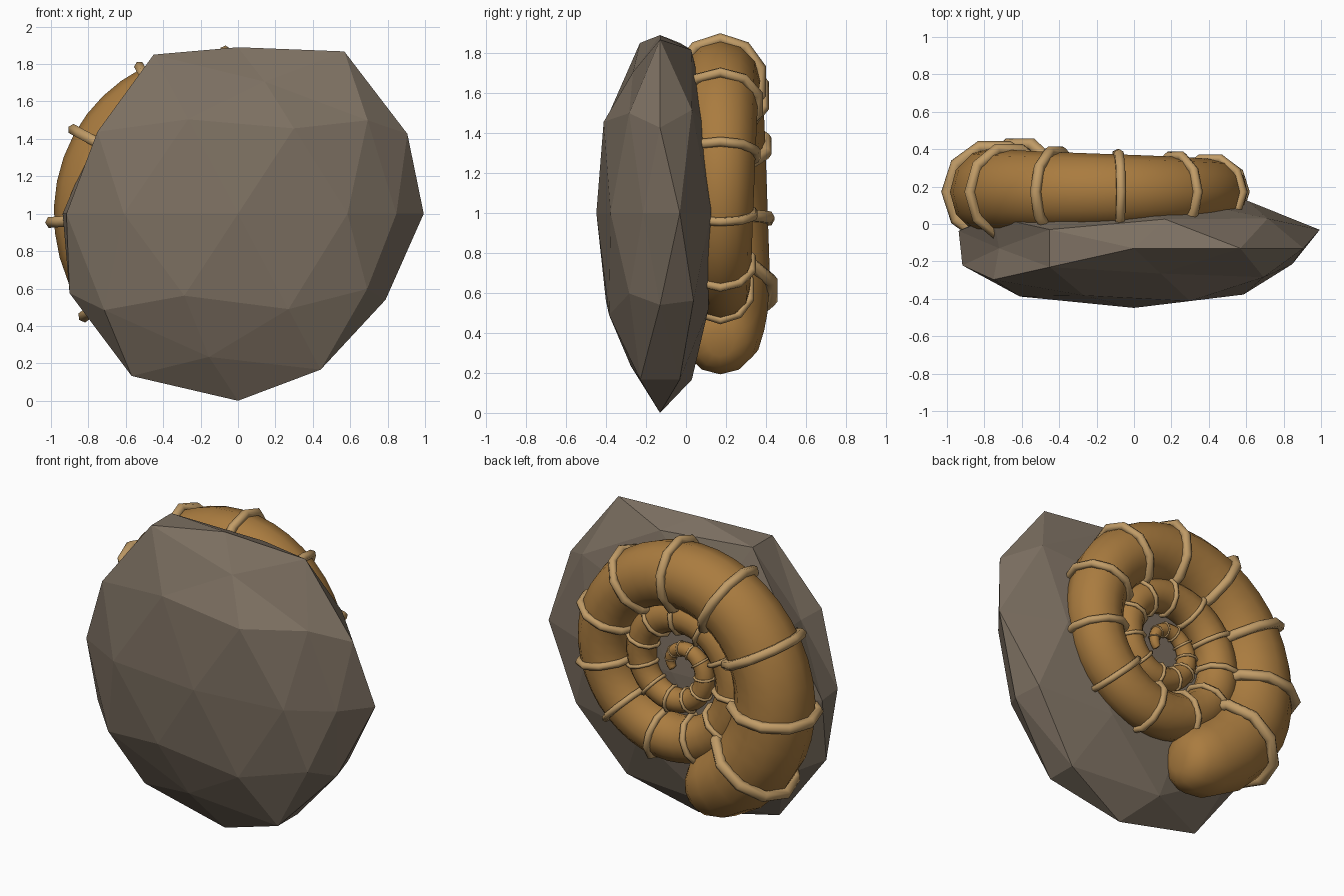
import bpy, bmesh, math
from mathutils import Vector

if "Cube" in bpy.data.objects:
    bpy.data.objects.remove(bpy.data.objects["Cube"])


def material(name, rgb):
    m = bpy.data.materials.new(name)
    m.diffuse_color = (*rgb, 1)
    m.use_nodes = True
    m.node_tree.nodes["Principled BSDF"].inputs["Base Color"].default_value = m.diffuse_color
    return m


STONE = material("grey brown stone", (0.205, 0.163, 0.122))
SHELL = material("amber shell", (0.40, 0.20, 0.05))
RIB = material("pale tan rib", (0.53, 0.33, 0.135))


def make_object(name, bm, mat, smooth=None):
    bmesh.ops.recalc_face_normals(bm, faces=bm.faces[:])
    mesh = bpy.data.meshes.new(name)
    bm.to_mesh(mesh)
    bm.free()
    mesh.materials.append(mat)
    ob = bpy.data.objects.new(name, mesh)
    bpy.context.collection.objects.link(ob)
    if smooth:
        bpy.ops.object.select_all(action='DESELECT')
        ob.select_set(True)
        bpy.context.view_layer.objects.active = ob
        bpy.ops.object.shade_smooth_by_angle(angle=math.radians(smooth))
    return ob


# Rock slab: flattened faceted ball with chipped corners (direction, factor)
CHIPS = [
    (0, 0, 1, .89), (.53, 0, .85, 1.02), (-.43, -.31, .85, 1.0), (-.43, .31, .85, 1.0),
    (.16, -.5, .85, .83), (.16, .5, .85, .96), (.95, .31, 0, .985), (.95, -.31, 0, .84),
    (-.95, .31, 0, .93), (-.95, -.31, 0, .91), (.59, -.81, 0, .94), (.59, .81, 0, .97),
    (.85, 0, -.53, .875), (.72, -.53, -.45, .9), (-.16, -.5, -.85, .9),
    (-.85, 0, .53, .8), (-.26, -.81, .53, .96), (.28, -.85, .45, 1.02),
    (.69, -.5, .53, .95), (.89, 0, .45, .955), (.26, -.81, -.53, .97),
    (-.89, 0, -.45, .95), (0, 1, 0, .85), (-.53, 0, -.85, 1.02), (.28, .85, .45, .92),
    (-.28, .85, -.45, .92), (.26, .81, -.53, .92), (-.26, .81, .53, .92),
]
bm = bmesh.new()
bmesh.ops.create_icosphere(bm, subdivisions=2, radius=1)
for v in bm.verts:
    d = v.co.normalized()
    factor = 1.0 if d.z < -.99 else .98
    for x, y, z, f in CHIPS:
        if (Vector((x, y, z)) - d).length < .1:
            factor = f
    v.co = Vector((d.x * factor * 1.06, d.y * factor * .325 - .13, d.z * factor + 1))
make_object("rock_slab", bm, STONE)


# Coiled shell: spiral measured in turns u from the inner tip
CX, CY, CZ = -.085, .172, 1.068
U_TOP, U_START, U_FULL = 2.79, .48, 3.12


def centre(u):
    r = .592 * (u / U_TOP) ** 1.3
    a = math.pi / 2 + 2 * math.pi * (u - U_TOP)
    return Vector((CX + r * math.cos(a), CY, CZ + r * math.sin(a)))


def radius(u):
    return .047 * u + .007 * u * u + .05 * max(0, u - 2.5)


def frame(u):
    """Point, in-plane normal and tangent of the spiral."""
    t = (centre(u + .005) - centre(u - .005)).normalized()
    return centre(u), t.cross(Vector((0, 1, 0))), t


SIDES = 12
stations = [(U_START - .012, .4)]
stations += [(U_START + (U_FULL - U_START) * i / 110, 1) for i in range(111)]
# rounded end of the coil
stations += [(3.15, .98), (3.19, .92), (3.225, .84), (3.25, .7), (3.263, .5), (3.268, .25)]
bm = bmesh.new()
loops = []
for u, taper in stations:
    p, n, t = frame(u)
    r = radius(u) * taper
    loops.append([bm.verts.new(p + r * (n * math.cos(a) + Vector((0, 1, 0)) * math.sin(a)))
                  for a in (2 * math.pi * k / SIDES for k in range(SIDES))])
for a, b in zip(loops, loops[1:]):
    for k in range(SIDES):
        j = (k + 1) % SIDES
        bm.faces.new((a[k], a[j], b[j], b[k]))
bm.faces.new(loops[0])
bm.faces.new(loops[-1])
make_object("coiled_shell", bm, SHELL, 60)


# Ribs: chunky hoops around the tube at regular turns
def add_hoop(bm, u, major_sides=10, minor_sides=6):
    p, n, t = frame(u)
    big, small = radius(u) * 1.06, radius(u) * .14
    grid = []
    for i in range(major_sides):
        a = 2 * math.pi * i / major_sides
        out = n * math.cos(a) + Vector((0, 1, 0)) * math.sin(a)
        grid.append([bm.verts.new(p + out * (big + small * math.cos(b)) + t * small * math.sin(b))
                     for b in (2 * math.pi * k / minor_sides for k in range(minor_sides))])
    for i in range(major_sides):
        a, b = grid[i], grid[(i + 1) % major_sides]
        for k in range(minor_sides):
            j = (k + 1) % minor_sides
            bm.faces.new((a[k], a[j], b[j], b[k]))


bm = bmesh.new()
for k in range(-27, 5):
    u = U_TOP + k / 11
    if u > U_START + .05:
        add_hoop(bm, u)
make_object("shell_ribs", bm, RIB, 80)
